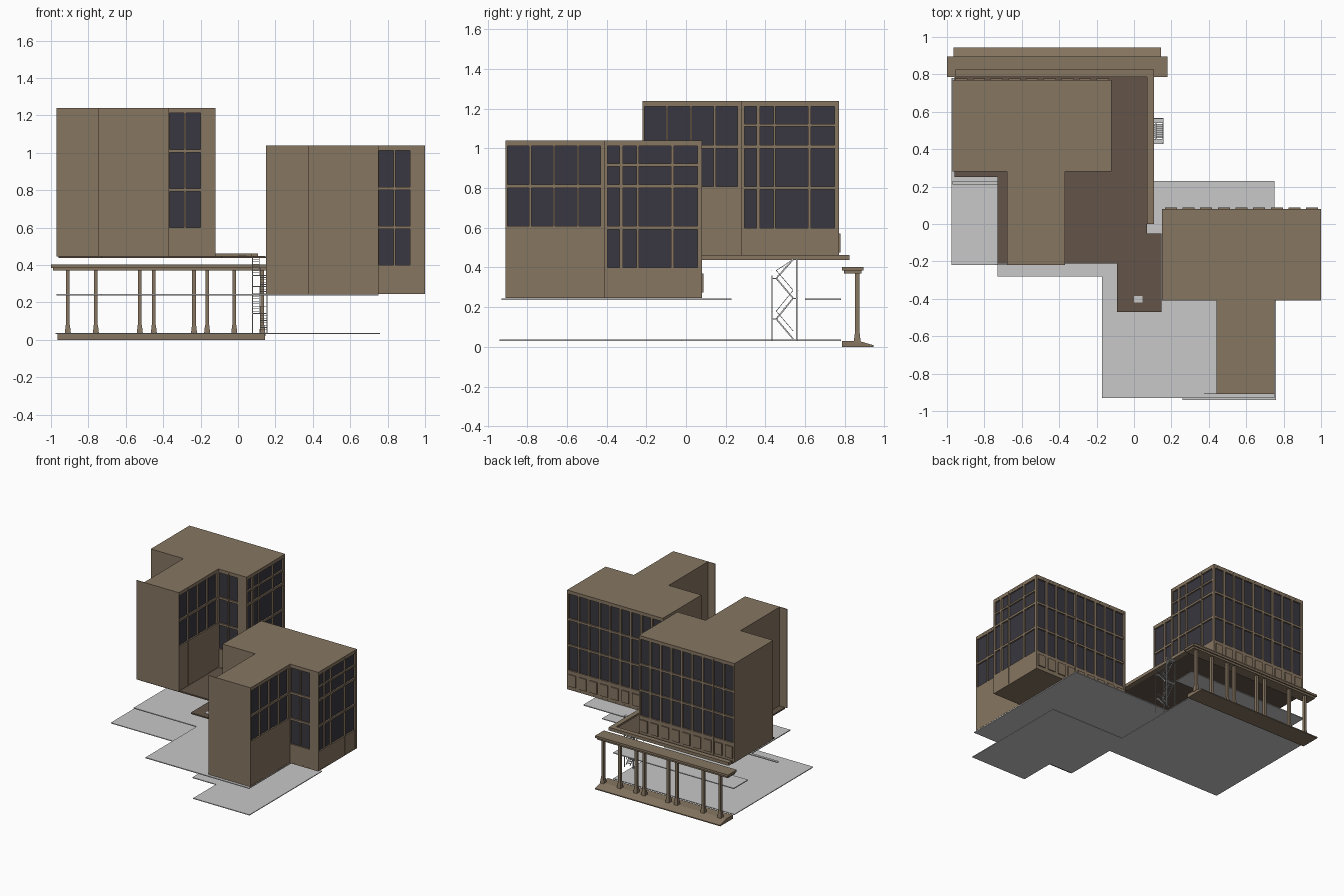
import bpy, bmesh
from mathutils import Vector

old = bpy.data.objects.get("Cube")
if old:
    bpy.data.objects.remove(old, do_unlink=True)


def material(name, rgb):
    m = bpy.data.materials.new(name)
    m.use_nodes = True
    m.diffuse_color = (*rgb, 1)
    m.node_tree.nodes["Principled BSDF"].inputs["Base Color"].default_value = (*rgb, 1)
    return m


BROWN = material("brown_cladding", (.24, .18, .12))
DARK = material("dark_deck", (.125, .09, .065))
GLASS = material("dark_glass", (.04, .037, .05))
GREY = material("light_grey", (.58, .58, .58))


def finish(name, bm, mat):
    bmesh.ops.recalc_face_normals(bm, faces=bm.faces)
    me = bpy.data.meshes.new(name)
    bm.to_mesh(me)
    bm.free()
    me.materials.append(mat)
    ob = bpy.data.objects.new(name, me)
    bpy.context.collection.objects.link(ob)
    return ob


def add_box(bm, x, y, z):
    lo, hi = Vector((x[0], y[0], z[0])), Vector((x[1], y[1], z[1]))
    verts = bmesh.ops.create_cube(bm, size=1)["verts"]
    for v in verts:
        v.co = (lo + hi) / 2 + v.co * (hi - lo)


def boxes(name, mat, items):
    bm = bmesh.new()
    for item in items:
        add_box(bm, *item)
    return finish(name, bm, mat)


def slab(name, mat, outline, z0, z1):
    bm = bmesh.new()
    face = bm.faces.new([bm.verts.new((x, y, z0)) for x, y in outline])
    ext = bmesh.ops.extrude_face_region(bm, geom=[face])["geom"]
    for v in ext:
        if isinstance(v, bmesh.types.BMVert):
            v.co.z = z1
    return finish(name, bm, mat)


def gaps(span, cells):
    """Solid intervals left between the window cells."""
    edges = [span[0]] + [e for c in cells for e in c] + [span[1]]
    return [(a, b) for a, b in zip(edges[::2], edges[1::2]) if b - a > .001]


def split(span, count, bar):
    """Equal cells over a span, parted by bars."""
    step = (span[1] - span[0] + bar) / count
    return [(span[0] + i * step, span[0] + (i + 1) * step - bar) for i in range(count)]


DEPTH = .015


def facade(name, axis, outer, sign, span, height, cols, rows, off):
    """Glass sheet behind a grid of raised cladding strips."""
    def place(u, z, a, b):
        depth = sorted((outer - sign * a, outer - sign * b))
        x, y = (depth, u) if axis == "x" else (u, depth)
        return [[c + o for c in pair] for pair, o in zip((x, y, z), off)]
    bars = [place(u, height, 0, DEPTH) for u in gaps(span, cols)]
    bars += [place(span, z, .0005, DEPTH) for z in gaps(height, rows)]
    boxes(name + "_frame", BROWN, bars)
    glazed = (rows[0][0], rows[-1][1])
    boxes(name + "_glass", GLASS,
          [place((cols[0][0], cols[-1][1]), glazed, DEPTH - .003, DEPTH + .001)])


def tower(name, off):
    bottom, top = .245, 1.04
    full = (bottom, top)
    shift = lambda *rs: [[c + o for c in r] for r, o in zip(rs, off)]
    plan = [(.15, .08), (.15, -.41), (.44, -.41), (.44, -.91), (.75, -.91),
            (.75, -.41), (1, -.41), (1, .08)]
    plan = [(x + off[0], y + off[1]) for x, y in plan]
    slab(name + "_roof", BROWN, plan, top - .012 + off[2], top + off[2])
    slab(name + "_floor", BROWN, plan, bottom + off[2], bottom + .01 + off[2])
    d = DEPTH
    boxes(name + "_core", BROWN, [
        shift((.15, 1 - d), (-.41 + d, .08 - d), full),
        shift((.44, .75 - d), (-.91, -.41 + d), full),
        shift((.15, .44), (-.41, -.41 + d), full),
        shift((.375, .44), (-.91, -.906), full)])
    storeys = [(.4, .592), (.608, .8), (.817, 1.012)]
    split_top = storeys[:2] + [(.817, .91), (.923, 1.012)]
    facade(name + "_side", "x", 1, 1, (-.41, .08), full,
           [(-.405, -.335), (-.318, -.25), (-.238, -.075), (-.06, .058)], split_top, off)
    facade(name + "_wing_side", "x", .75, 1, (-.91, -.41), full,
           split((-.9, -.43), 4, .012), storeys[1:], off)
    facade(name + "_front", "y", -.41, -1, (.75, 1), full,
           split((.753, .92), 2, .01), storeys, off)
    facade(name + "_back", "y", .08, 1, (.15, 1), full,
           split((.165, .985), 9, .016), storeys, off)
    # small raised panels along the foot of the back
    boxes(name + "_back_panels", BROWN,
          [shift(c, (.079, .088), (.275, .37)) for c in split((.165, .985), 9, .03)])


tower("right_tower", (0, 0, 0))
tower("left_tower", (-1.12, .69, .2))

# Ground and middle platforms
slab("lower_platform", GREY, [
    (.76, -.94), (.26, -.94), (.26, -.65), (.05, -.65), (.05, -.22), (-.975, -.22),
    (-.975, .78), (.1, .78), (.1, -.02), (.76, -.02)], .03, .036)
slab("middle_platform", GREY, [
    (.75, -.93), (-.17, -.93), (-.17, -.28), (-.73, -.28), (-.73, .23), (.75, .23)],
    .237, .244)
boxes("middle_platform_strip", GREY, [((-.97, .1), (.6, .78), (.237, .244)),
                                      ((-.97, -.73), (.21, .23), (.237, .244))])

# Upper deck and its raised edge
slab("upper_deck", DARK, [
    (-.96, .25), (-.73, .25), (-.73, -.21), (-.09, -.21), (-.09, -.47), (.148, -.47),
    (.148, -.05), (.07, -.05), (.07, .785), (-.96, .785)], .438, .449)
boxes("deck_edge", BROWN, [((.07, .108), (0, .825), (.437, .462)),
                           ((-.955, .07), (.785, .825), (.437, .462))])
boxes("deck_hatch", GREY, [((0, .045), (-.42, -.385), (.445, .451))])

# Colonnade: sloped footing, columns with flared feet, beam
bm = bmesh.new()
profile = [(.785, 0), (.785, .03), (.87, .03), (.945, .008), (.945, 0)]
face = bm.faces.new([bm.verts.new((-.965, y, z)) for y, z in profile])
ext = bmesh.ops.extrude_face_region(bm, geom=[face])["geom"]
bmesh.ops.translate(bm, vec=(1.11, 0, 0),
                    verts=[v for v in ext if isinstance(v, bmesh.types.BMVert)])
finish("colonnade_footing", bm, BROWN)
boxes("colonnade_beam", BROWN, [((-1, .18), (.785, .895), (.385, .402)),
                                ((-.99, .17), (.795, .885), (.37, .386))])
bm = bmesh.new()
for x in (-.91, -.76, -.525, -.45, -.235, -.165, -.02, .13):
    add_box(bm, (x - .01, x + .01), (.852, .874), (.03, .375))
    foot = bmesh.ops.create_cube(bm, size=1)["verts"]
    for v in foot:
        w = .036 if v.co.z < 0 else .022
        v.co = Vector((x + v.co.x * w, .863 + v.co.y * w, .05 + v.co.z * .06))
finish("colonnade_columns", bm, BROWN)


def bar(bm, a, b, wide, thick):
    """Straight bar between two points in a plane of constant x."""
    a, b = Vector(a), Vector(b)
    along = (b - a).normalized()
    side = Vector((1, 0, 0)) if abs(along.x) < .9 else Vector((0, 1, 0))
    up = along.cross(side)
    for v in bmesh.ops.create_cube(bm, size=1)["verts"]:
        c = v.co.copy()
        v.co = (a + b) / 2 + along * c.z * (b - a).length + side * c.x * wide + up * c.y * thick


# Zigzag stair with rails, treads and posts
bm = bmesh.new()
turns = [(.54, .04), (.455, .14), (.54, .245), (.455, .345), (.54, .44)]
for i, ((y0, z0), (y1, z1)) in enumerate(zip(turns, turns[1:])):
    x = .095 if i % 2 else .137
    for dx in (-.018, .018):
        bar(bm, (x + dx, y0, z0), (x + dx, y1, z1), .003, .007)
        bar(bm, (x + dx, y0, z0 + .04), (x + dx, y1, z1 + .04 if i < 3 else z1), .003, .003)
    for k in range(1, 8):
        t = k / 8
        y, z = y0 + (y1 - y0) * t, z0 + (z1 - z0) * t
        add_box(bm, (x - .018, x + .018), (y - .006, y + .006), (z - .001, z + .002))
for i, (y, z) in enumerate(turns[1:]):
    out = .43 if i % 2 == 0 else .565
    add_box(bm, (.075, .157), sorted((y, out)), (z - .003, z + .002))
    if i < 3:
        bar(bm, (.075, out, z + .04), (.157, out, z + .04), .003, .003)
for x in (.077, .155):
    bar(bm, (x, .433, .03), (x, .433, .36), .004, .004)
    bar(bm, (x, .558, .03), (x, .558, .44), .006, .006)
finish("zigzag_stair", bm, GREY)
